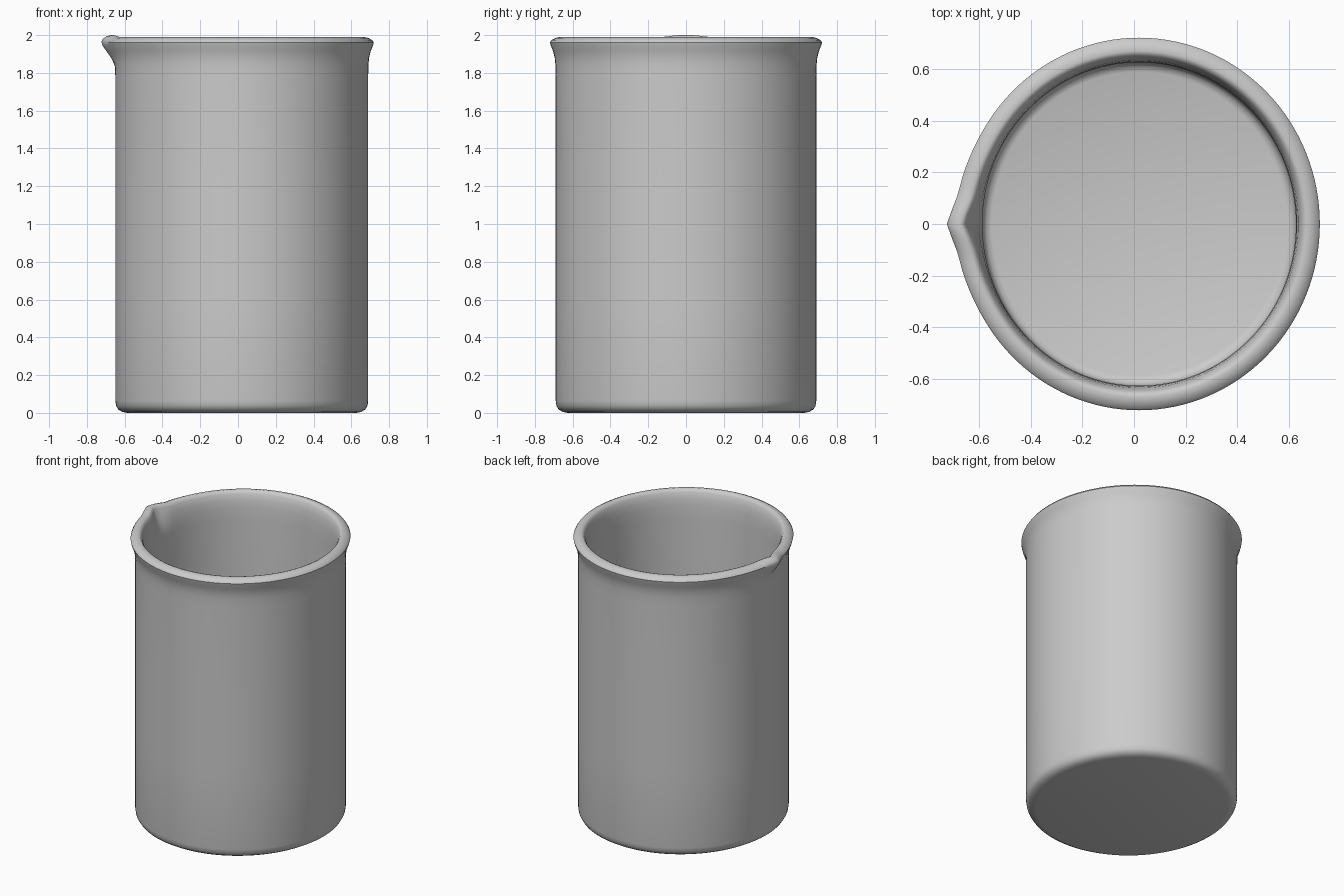
import bpy, bmesh, math

if "Cube" in bpy.data.objects:
    bpy.data.objects.remove(bpy.data.objects["Cube"])

SEGMENTS = 128
CENTRE_X, SQUASH_X = 0.02, 0.97   # body is slightly oval and offset by the spout

# Wall profile (radius, z): outside bottom -> rim -> inside floor
profile = [(0.625, 0.0), (0.652, 0.005), (0.674, 0.018), (0.686, 0.038), (0.69, 0.065),
           (0.69, 0.6), (0.69, 1.2), (0.69, 1.78), (0.691, 1.84), (0.695, 1.88),
           (0.704, 1.915), (0.716, 1.945), (0.72, 1.962), (0.712, 1.974),
           (0.69, 1.985), (0.668, 1.99), (0.655, 1.985), (0.645, 1.97),
           (0.634, 1.93), (0.628, 1.88), (0.625, 1.8), (0.625, 1.0),
           (0.625, 0.11), (0.621, 0.088), (0.609, 0.07), (0.588, 0.062)]


def smoothstep(t):
    t = max(0.0, min(1.0, t))
    return t * t * (3 - 2 * t)


def beaker_point(r, z, angle):
    # Pouring spout: a narrow crease pushed out of the rim at -x
    a = abs(angle - math.pi)
    crease = 0.033 * max(0.0, 1 - a / 0.17) ** 1.3
    shoulder = 0.013 * smoothstep(1 - a / 0.55)
    height = smoothstep((z - 1.82) / 0.14)
    r += (crease + shoulder) * height
    lift = 0.01 * smoothstep(1.3 - a / 0.15) * smoothstep((z - 1.94) / 0.05)
    return (CENTRE_X + SQUASH_X * r * math.cos(angle), r * math.sin(angle), z + lift)


# Beaker: revolve the profile, then cap the base and the inner floor
bm = bmesh.new()
rings = [[bm.verts.new(beaker_point(r, z, 2 * math.pi * i / SEGMENTS))
          for i in range(SEGMENTS)] for r, z in profile]
for low, high in zip(rings, rings[1:]):
    for i in range(SEGMENTS):
        j = (i + 1) % SEGMENTS
        bm.faces.new((low[i], low[j], high[j], high[i]))
bm.faces.new(rings[0][::-1])
bm.faces.new(rings[-1])
bmesh.ops.recalc_face_normals(bm, faces=bm.faces)

mesh = bpy.data.meshes.new("beaker")
bm.to_mesh(mesh)
bm.free()
beaker = bpy.data.objects.new("beaker", mesh)
bpy.context.collection.objects.link(beaker)
bpy.context.view_layer.objects.active = beaker
beaker.select_set(True)
bpy.ops.object.shade_smooth_by_angle(angle=math.radians(40))
